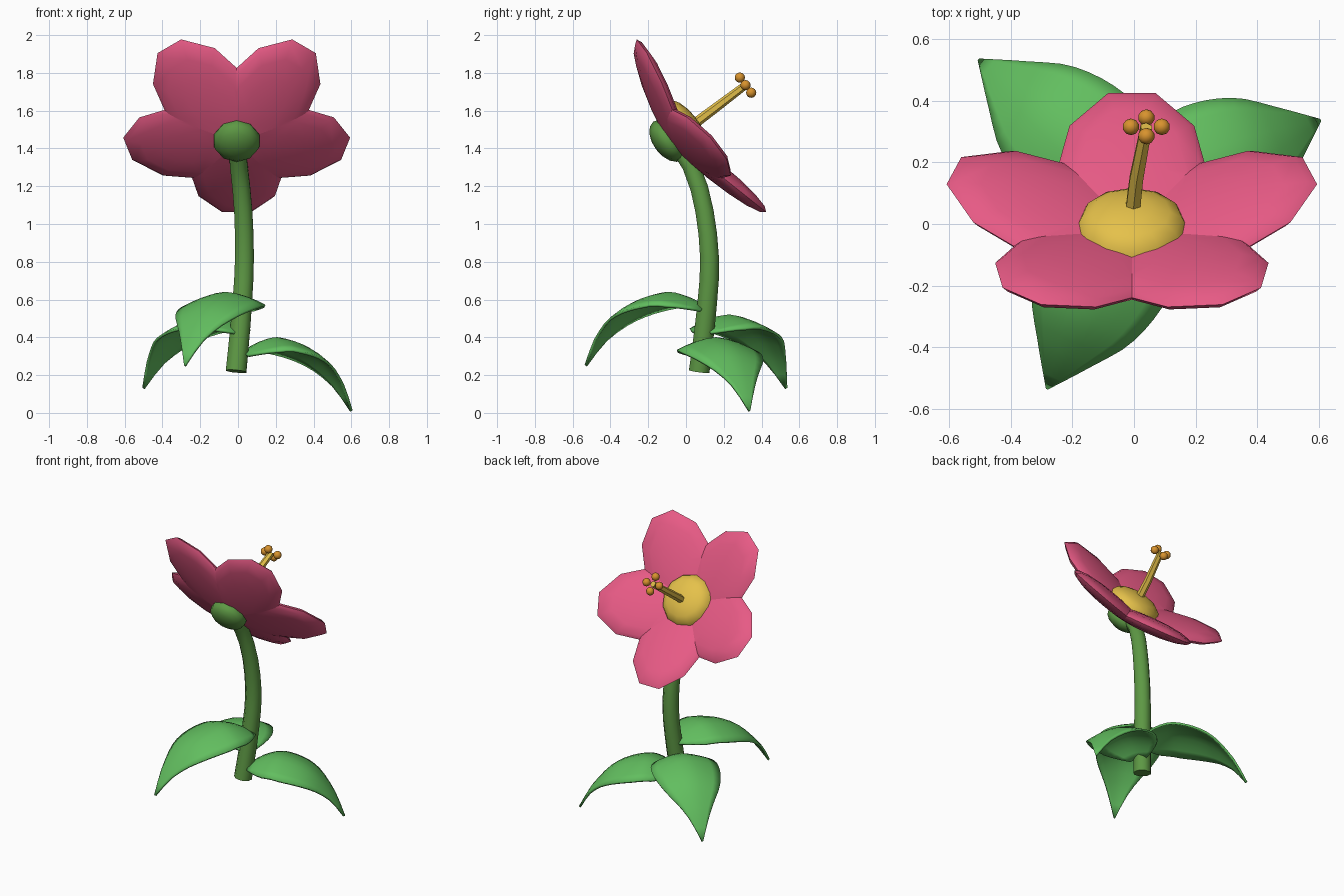
import bpy, bmesh, math
from mathutils import Matrix, Vector

if "Cube" in bpy.data.objects:
    bpy.data.objects.remove(bpy.data.objects["Cube"])


def mat(name, rgb):
    m = bpy.data.materials.new(name)
    lin = [((c / 255 + 0.055) / 1.055) ** 2.4 for c in rgb]
    m.diffuse_color = (*lin, 1)
    m.use_nodes = True
    m.node_tree.nodes["Principled BSDF"].inputs["Base Color"].default_value = m.diffuse_color
    return m


PINK = mat("petal pink", (231, 90, 133))
YELLOW = mat("centre yellow", (229, 193, 74))
ORANGE = mat("pollen orange", (216, 147, 46))
STEM = mat("stem green", (93, 152, 68))
LEAF = mat("leaf green", (98, 190, 95))


def finish(name, bm, material, angle=30):
    bmesh.ops.recalc_face_normals(bm, faces=bm.faces)
    me = bpy.data.meshes.new(name)
    bm.to_mesh(me)
    bm.free()
    ob = bpy.data.objects.new(name, me)
    bpy.context.collection.objects.link(ob)
    me.materials.append(material)
    bpy.ops.object.select_all(action='DESELECT')
    ob.select_set(True)
    bpy.context.view_layer.objects.active = ob
    bpy.ops.object.shade_smooth_by_angle(angle=math.radians(angle))
    return ob


def ellipsoid(name, matrix, size, material, seg=12, rings=8, angle=40):
    bm = bmesh.new()
    bmesh.ops.create_uvsphere(bm, u_segments=seg, v_segments=rings, radius=1)
    bm.transform(matrix @ Matrix.Diagonal((*size, 1)))
    return finish(name, bm, material, angle)


def petal(name, spin):
    # flattened ten-sided ellipsoid with a blunt tip, tilted up, trimmed to its 72 degree wedge
    bm = bmesh.new()
    bmesh.ops.create_uvsphere(bm, u_segments=10, v_segments=8, radius=1)
    start = max(bm.verts, key=lambda v: v.co.x).co
    bm.transform(Matrix.Rotation(math.radians(18) - math.atan2(start.y, start.x), 4, 'Z'))
    bm.transform(Matrix.Translation((0.264, 0, -0.013)) @ Matrix.Rotation(math.radians(-14.5), 4, 'Y')
                 @ Matrix.Diagonal((0.372, 0.25, 0.053, 1)))
    for s in (1, -1):
        a = math.radians(36.2)
        bmesh.ops.bisect_plane(bm, geom=bm.verts[:] + bm.edges[:] + bm.faces[:], plane_co=(0, 0, 0),
                               plane_no=(-math.sin(a), s * math.cos(a), 0), clear_outer=True)
    bm.transform(F @ Matrix.Rotation(spin, 4, 'Z'))
    # the trimmed piece is open towards its neighbours, so orient faces from its own middle
    finish(name, bm, PINK, 40)


def tube(name, path, radii, sides, material, angle=50):
    bm = bmesh.new()
    pts = [Vector(p) for p in path]
    rings = []
    for i, p in enumerate(pts):
        t = (pts[min(i + 1, len(pts) - 1)] - pts[max(i - 1, 0)]).normalized()
        a = Vector((1, 0, 0))
        a = (a - t * a.dot(t)).normalized()
        b = t.cross(a)
        ring = []
        for k in range(sides):
            w = 2 * math.pi * (k + 0.5) / sides
            ring.append(bm.verts.new(p + radii[i] * (a * math.cos(w) + b * math.sin(w))))
        rings.append(ring)
    for r, s in zip(rings, rings[1:]):
        for k in range(sides):
            j = (k + 1) % sides
            bm.faces.new((r[k], r[j], s[j], s[k]))
    bm.faces.new(rings[0])
    bm.faces.new(rings[-1])
    return finish(name, bm, material, angle)


def interp(table, t):
    # smooth interpolation through (t, value) points
    n = len(table)
    for i in range(n - 1):
        (a, va), (b, vb) = table[i], table[i + 1]
        if t <= b + 1e-6:
            p, q = table[max(i - 1, 0)], table[min(i + 2, n - 1)]
            ma = (vb - p[1]) / (b - p[0]) * (b - a)
            mb = (q[1] - va) / (q[0] - a) * (b - a)
            f = (t - a) / (b - a)
            return ((2 * f**3 - 3 * f**2 + 1) * va + (f**3 - 2 * f**2 + f) * ma
                    + (3 * f**2 - 2 * f**3) * vb + (f**3 - f**2) * mb)


# Flower frame: local z points out of the bloom (back and up)
F = Matrix(((-1, 0, 0, -0.007), (0, -0.6, 0.8, 0), (0, 0.8, 0.6, 1.503), (0, 0, 0, 1)))

# Five cupped petals
for k in range(5):
    petal(f"petal_{k + 1}", math.radians(-90 + 72 * k))

# Yellow centre and green sepal cup
ellipsoid("flower_centre", F @ Matrix.Translation((0, 0.008, 0)), (0.177, 0.177, 0.078), YELLOW)
ellipsoid("sepal_cup", F @ Matrix.Translation((0, 0.008, -0.115)), (0.127, 0.127, 0.077), STEM, 10, 8)

# Stem
SX = [(0.22, -0.01), (0.5, 0.016), (0.8, 0.034), (1.1, 0.026), (1.3, 0.005), (1.43, -0.005)]
SY = [(0.22, 0.07), (0.5, 0.104), (0.8, 0.125), (1.1, 0.092), (1.3, 0.03), (1.43, -0.05)]
heights = [0.22 + 1.21 * i / 10 for i in range(11)]
tube("stem", [(interp(SX, z), interp(SY, z), z) for z in heights],
     [0.059 - 0.001 * i for i in range(11)], 8, STEM)

# Stamen column and pollen beads
tube("stamen", [(-0.006, 0.03, 1.52), (0.008, 0.15, 1.61), (0.04, 0.315, 1.735)],
     [0.027, 0.025, 0.021], 6, YELLOW, 30)
u = Vector((0, -0.6, 0.8))
x = Vector((1, 0, 0))
for k, off in enumerate((u, -u, x, -x)):
    c = Vector((0.04, 0.315, 1.735)) + off * 0.05
    ellipsoid(f"pollen_bead_{k + 1}", Matrix.Translation(c), (0.027,) * 3, ORANGE, 10, 8)

WIDTH = [(0, 0.06), (0.1, 0.145), (0.22, 0.2), (0.4, 0.218),
         (0.64, 0.178), (0.82, 0.095), (1, 0.003)]
RISE = [(0, 0), (0.15, 0.058), (0.33, 0.083), (0.64, 0.008), (0.87, -0.15), (1, -0.3)]


def leaf(name, base, tip):
    base, tip = Vector(base), Vector(tip)
    axis = Vector((tip.x - base.x, tip.y - base.y, 0))
    side = Vector((-axis.y, axis.x, 0)).normalized()
    bm = bmesh.new()
    rows, cols = 16, 8
    grid = []
    for i in range(rows + 1):
        t = i / rows
        w = interp(WIDTH, t)
        row = []
        for j in range(cols + 1):
            s = w * (2 * j / cols - 1)
            z = interp(RISE, t) - 0.068 * abs(s / 0.22) ** 1.6
            row.append(bm.verts.new(base + axis * t + side * s + Vector((0, 0, z))))
        grid.append(row)
    for i in range(rows):
        for j in range(cols):
            bm.faces.new((grid[i][j], grid[i + 1][j], grid[i + 1][j + 1], grid[i][j + 1]))
    ob = finish(name, bm, LEAF)
    mod = ob.modifiers.new("thickness", 'SOLIDIFY')
    mod.thickness = 0.014
    mod.offset = 0


# Three arching leaves spiralling up the stem
leaf("leaf_right", (0.03, 0.08, 0.31), (0.6, 0.335, 0))
leaf("leaf_back_left", (0.02, 0.09, 0.43), (-0.5, 0.53, 0))
leaf("leaf_front", (0.03, 0.1, 0.55), (-0.28, -0.53, 0))
